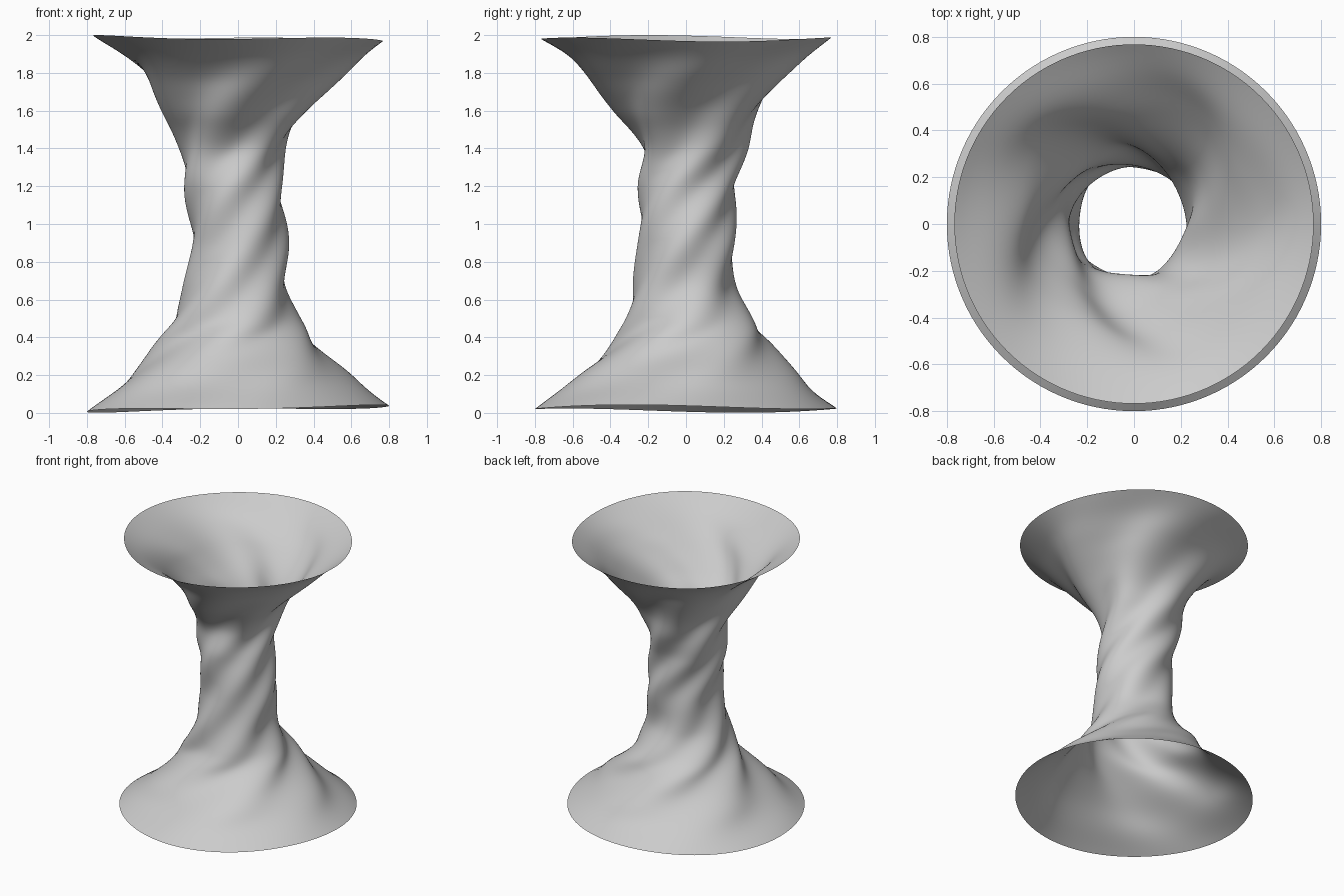
import bpy, bmesh, math

if "Cube" in bpy.data.objects:
    bpy.data.objects.remove(bpy.data.objects["Cube"])

# height, mean radius, groove depth
PROFILE = [(0.0, 0.80, 0.0), (0.1, 0.665, 0.012), (0.2, 0.56, 0.018), (0.3, 0.46, 0.02),
           (0.4, 0.382, 0.017), (0.5, 0.325, 0.013), (0.65, 0.272, 0.012), (0.85, 0.254, 0.011),
           (1.1, 0.252, 0.011), (1.3, 0.26, 0.012), (1.4, 0.274, 0.016), (1.5, 0.31, 0.02),
           (1.6, 0.37, 0.022), (1.7, 0.44, 0.025), (1.8, 0.52, 0.026), (1.9, 0.625, 0.018),
           (2.0, 0.768, 0.0)]
# height, groove angle in degrees
TWIST = [(0.0, 15), (0.14, 36), (0.35, 72), (0.49, 108), (0.65, 138), (0.93, 180),
         (1.38, 268), (1.52, 288), (1.83, 324), (2.0, 340)]
# height, sideways drift of the tube's centre in x and y
DRIFT = [(0.0, 0.0, 0.0), (0.2, 0.0, 0.01), (0.4, -0.01, 0.03), (0.65, -0.012, -0.01),
         (0.9, 0.008, 0.005), (1.2, -0.025, 0.01), (1.4, -0.028, 0.04), (1.6, -0.015, 0.01),
         (1.82, 0.015, 0.01), (2.0, 0.0, 0.0)]


def sample(table, z, col):
    """Smooth cubic interpolation of one table column."""
    n = len(table)
    i = 0
    while i < n - 2 and z > table[i + 1][0]:
        i += 1

    def slope(k):
        a, b = max(k - 1, 0), min(k + 1, n - 1)
        return (table[b][col] - table[a][col]) / (table[b][0] - table[a][0])
    h = table[i + 1][0] - table[i][0]
    t = (z - table[i][0]) / h
    return ((2*t**3 - 3*t**2 + 1) * table[i][col] + (t**3 - 2*t**2 + t) * h * slope(i)
            + (3*t**2 - 2*t**3) * table[i + 1][col] + (t**3 - t**2) * h * slope(i + 1))


# Open twisted tube: rings of vertices with five spiralling grooves
SEG, ROWS = 120, 100
bm = bmesh.new()
rings = []
for j in range(ROWS + 1):
    s = 2 * j / ROWS
    radius, depth = sample(PROFILE, s, 1), sample(PROFILE, s, 2)
    cx, cy = sample(DRIFT, s, 1), sample(DRIFT, s, 2)
    groove = math.radians(sample(TWIST, s, 1))
    low_edge, top_edge = max(0, 1 - s) ** 3, max(0, s - 1) ** 3
    ring = []
    for i in range(SEG):
        a = 2 * math.pi * i / SEG
        r = radius - depth * math.cos(5 * (a - groove))
        # slightly tilted, gently waving rims
        z = 0.022 + s * 0.981
        z -= low_edge * (0.014 * math.cos(a - 2.76) + 0.007 * math.cos(3 * (a - 2.76)))
        z += top_edge * (0.009 * math.cos(a - 3.4) + 0.008 * math.cos(3 * (a - 3.4)) - 0.001)
        ring.append(bm.verts.new((cx + r * math.cos(a), cy + r * math.sin(a), z)))
    rings.append(ring)
for low, high in zip(rings, rings[1:]):
    for i in range(SEG):
        k = (i + 1) % SEG
        bm.faces.new((low[i], low[k], high[k], high[i])).smooth = True

mesh = bpy.data.meshes.new("twisted_hourglass_tube")
bm.to_mesh(mesh)
bm.free()
tube = bpy.data.objects.new("twisted_hourglass_tube", mesh)
bpy.context.collection.objects.link(tube)
